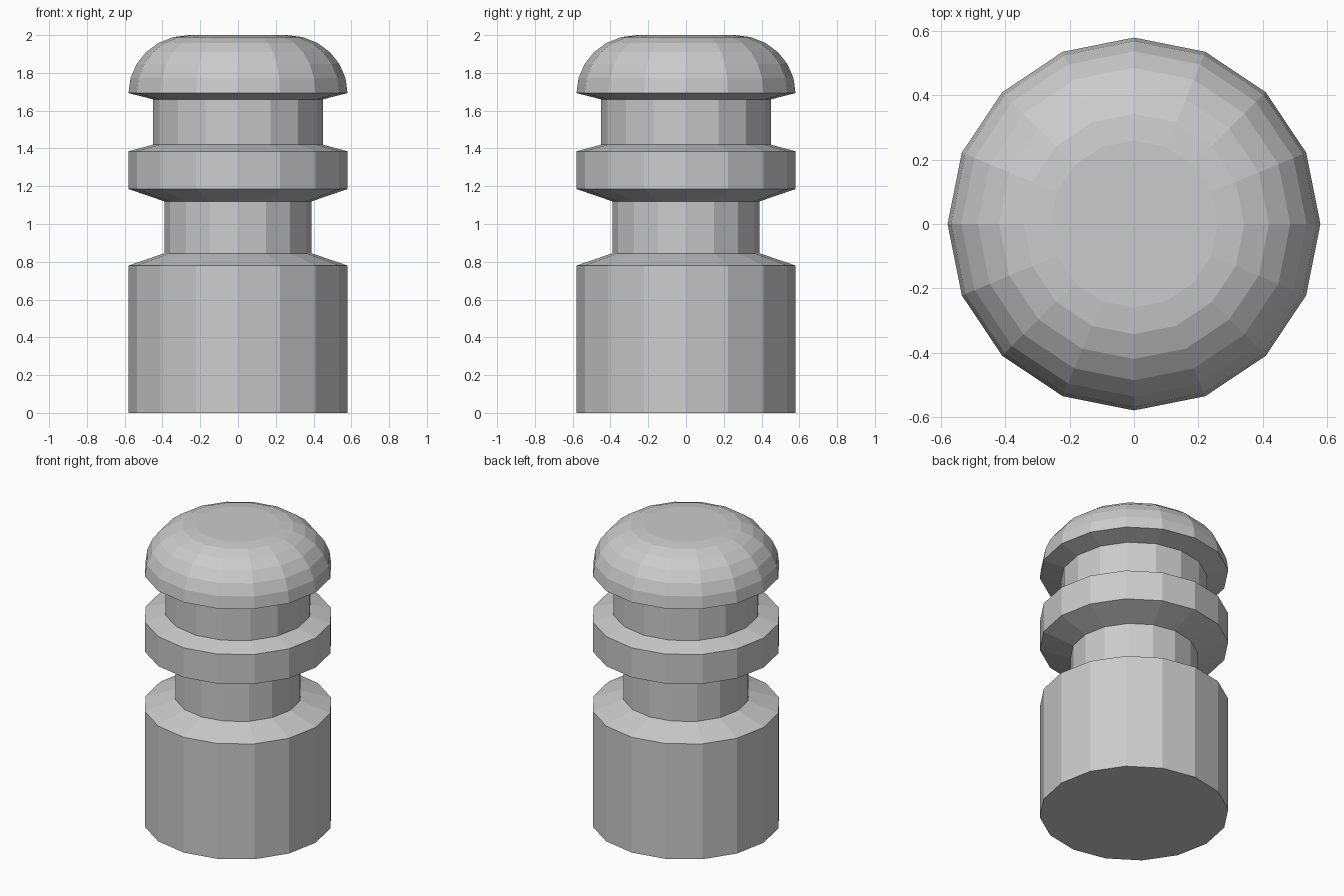
import bpy, bmesh
from math import cos, sin, pi, radians

if "Cube" in bpy.data.objects:
    bpy.data.objects.remove(bpy.data.objects["Cube"])

SIDES = 16

# Side profile (radius, height): body, lower groove, collar, upper groove
profile = [(0.58, 0), (0.58, 0.78), (0.39, 0.845), (0.39, 1.12),
           (0.58, 1.185), (0.58, 1.385), (0.45, 1.42), (0.45, 1.66)]
# Rounded cap: quarter ellipse in 15 degree steps
for i in range(7):
    a = radians(15 * i)
    profile.append((0.26 + 0.32 * cos(a), 1.693 + 0.307 * sin(a)))


def lathe(name, points):
    """Flat-faced solid of revolution with closed ends."""
    bm = bmesh.new()
    rings = [[bm.verts.new((r * cos(2 * pi * k / SIDES), r * sin(2 * pi * k / SIDES), z))
              for k in range(SIDES)] for r, z in points]
    for low, high in zip(rings, rings[1:]):
        for k in range(SIDES):
            n = (k + 1) % SIDES
            bm.faces.new((low[k], low[n], high[n], high[k]))
    bm.faces.new(rings[0][::-1])
    bm.faces.new(rings[-1])
    mesh = bpy.data.meshes.new(name)
    bm.to_mesh(mesh)
    bm.free()
    obj = bpy.data.objects.new(name, mesh)
    bpy.context.collection.objects.link(obj)
    return obj


# Grooved post with domed top
lathe("grooved_post", profile)
